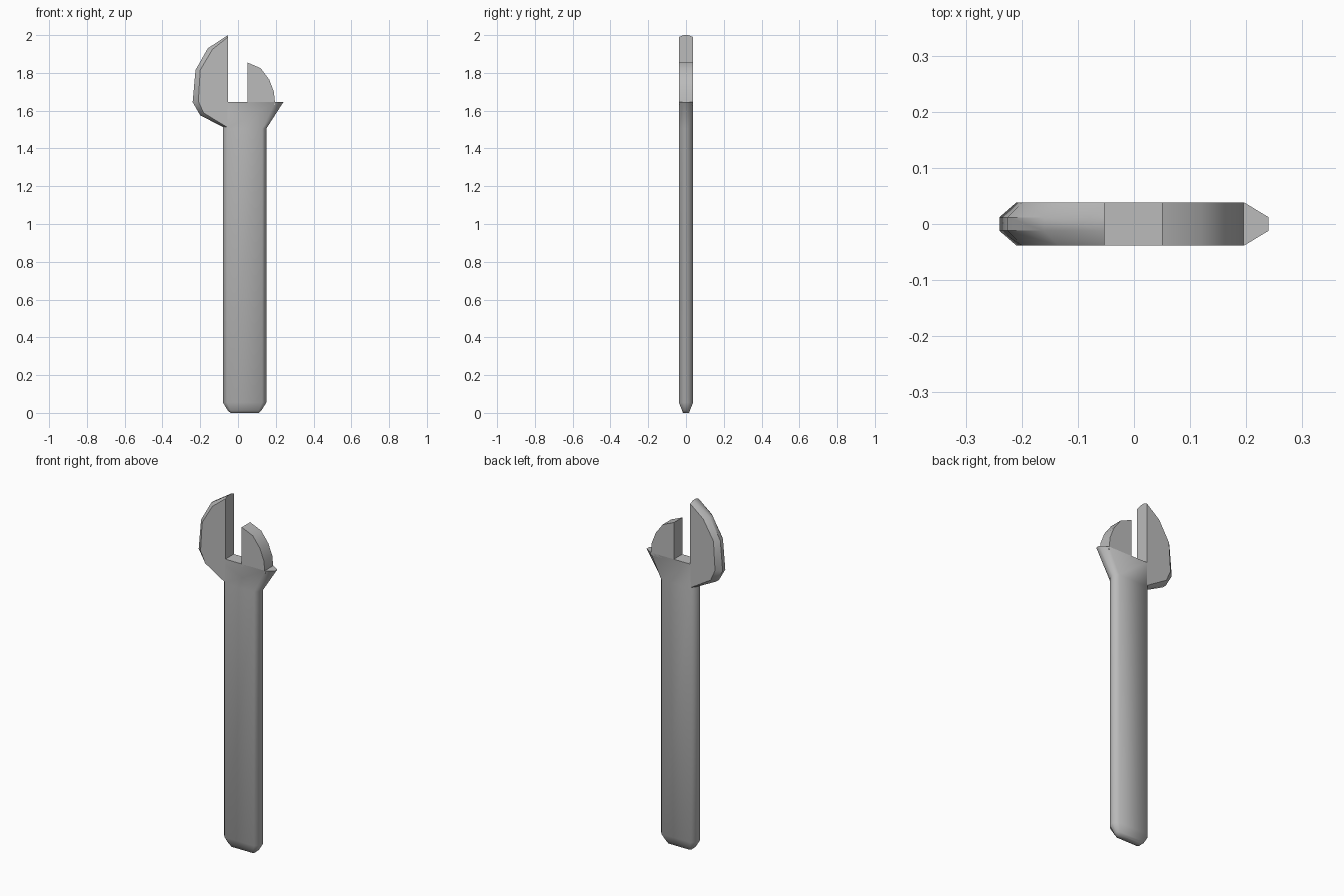
import bpy, bmesh, math

cube = bpy.data.objects.get("Cube")
if cube:
    bpy.data.objects.remove(cube, do_unlink=True)

HALF = 0.038   # half thickness of the flat faces
EDGE = 0.012   # half thickness of the chamfered rim

steel = bpy.data.materials.new("grey steel")
steel.use_nodes = True
colour = (0.5, 0.5, 0.5, 1)
steel.diffuse_color = colour
steel.node_tree.nodes["Principled BSDF"].inputs["Base Color"].default_value = colour


def loft(name, rings, smooth_angle):
    """Skin a stack of equal-length rings and cap both ends."""
    bm = bmesh.new()
    loops = [[bm.verts.new(p) for p in ring] for ring in rings]
    n = len(loops[0])
    for a, b in zip(loops, loops[1:]):
        for i in range(n):
            j = (i + 1) % n
            bm.faces.new((a[i], a[j], b[j], b[i]))
    bm.faces.new(loops[0])
    bm.faces.new(loops[-1])
    bmesh.ops.recalc_face_normals(bm, faces=bm.faces)
    mesh = bpy.data.meshes.new(name)
    bm.to_mesh(mesh)
    bm.free()
    mesh.materials.append(steel)
    obj = bpy.data.objects.new(name, mesh)
    bpy.context.collection.objects.link(obj)
    bpy.ops.object.select_all(action='DESELECT')
    obj.select_set(True)
    bpy.context.view_layer.objects.active = obj
    bpy.ops.object.shade_smooth_by_angle(angle=math.radians(smooth_angle))
    return obj


def section(z, left, left_in, right_in, right, edge=EDGE, half=HALF):
    """Flat bar cross-section with chamfered sides."""
    front = [(left, -edge, z), (left_in, -half, z), (right_in, -half, z), (right, -edge, z)]
    return front + [(x, -y, z) for x, y, z in reversed(front)]


# Handle with its rounded foot and flared collar
loft("handle", [
    section(0, -0.04, -0.03, 0.10, 0.11, 0.008, 0.016),
    section(0.014, -0.055, -0.04, 0.11, 0.125, 0.01, 0.021),
    section(0.055, -0.08, -0.058, 0.128, 0.15),
    section(1.505, -0.08, -0.058, 0.128, 0.15),
    section(1.645, -0.055, -0.053, 0.197, 0.24),
], 60)


def at_depth(outline, y):
    return [(x, y, z) for x, z in outline]


# Fixed jaw: chamfered hook, straight on the slot side
rim = [(-0.053, 2.0), (-0.16, 1.93), (-0.225, 1.815), (-0.24, 1.645), (-0.20, 1.575), (-0.053, 1.5)]
face = [(-0.053, 1.99), (-0.135, 1.925), (-0.20, 1.815), (-0.21, 1.65), (-0.182, 1.588), (-0.053, 1.51)]
loft("fixed_jaw", [at_depth(face, -HALF), at_depth(rim, -EDGE),
                   at_depth(rim, EDGE), at_depth(face, HALF)], 35)

# Sliding jaw: plain rounded block standing on the collar
block = [(0.05, 1.63), (0.05, 1.855), (0.12, 1.825), (0.165, 1.765), (0.19, 1.70), (0.197, 1.63)]
loft("sliding_jaw", [at_depth(block, -HALF), at_depth(block, HALF)], 35)
